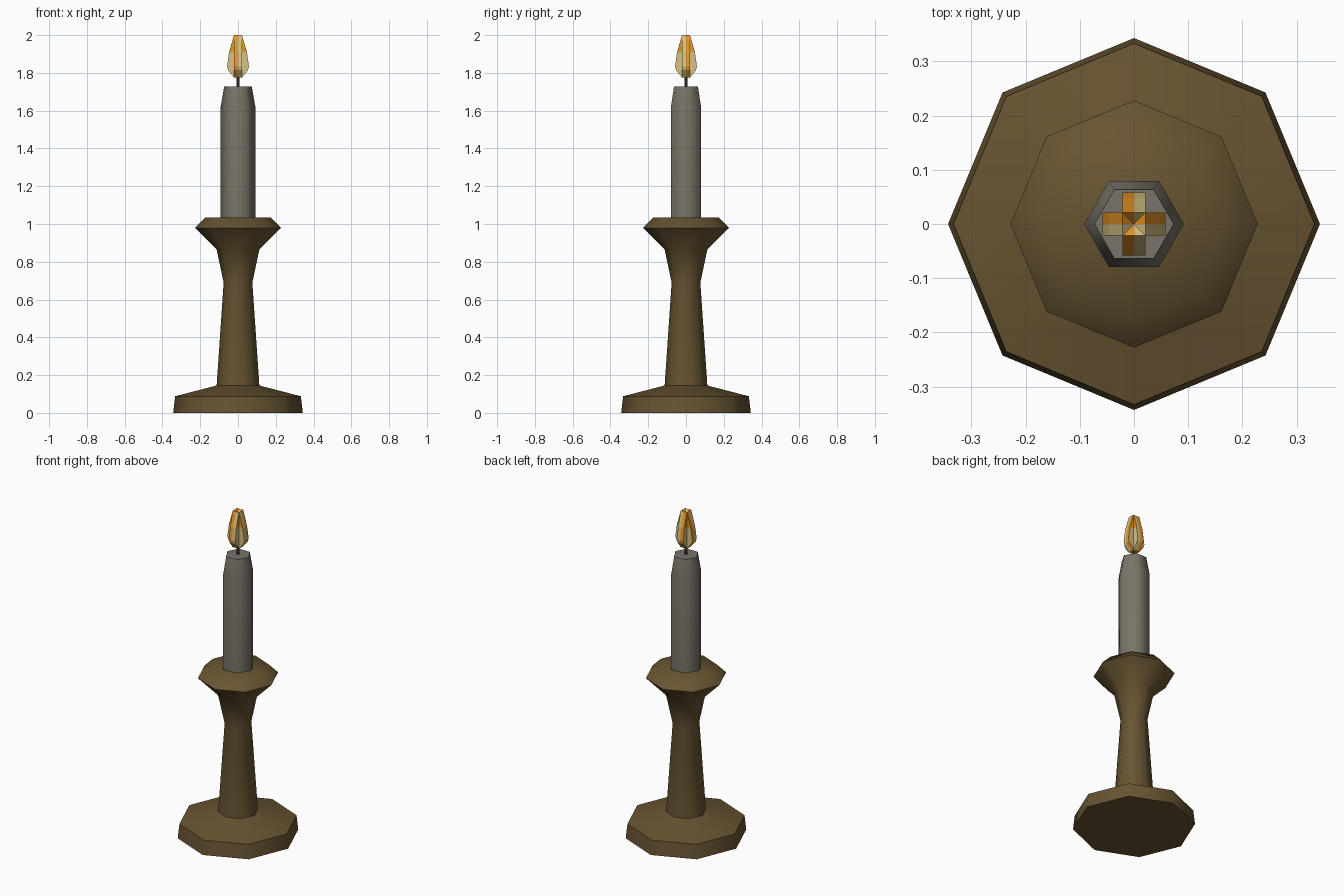
import bpy, bmesh, math
from mathutils import Matrix

if "Cube" in bpy.data.objects:
    bpy.data.objects.remove(bpy.data.objects["Cube"])


def material(name, rgb):
    m = bpy.data.materials.new(name)
    m.diffuse_color = (*rgb, 1.0)
    m.use_nodes = True
    m.node_tree.nodes["Principled BSDF"].inputs["Base Color"].default_value = m.diffuse_color
    return m


BRASS = material("aged brass", (0.135, 0.088, 0.031))
WAX = material("grey wax", (0.19, 0.175, 0.138))
CHAR = material("charred wick", (0.05, 0.043, 0.032))
ORANGE = material("flame orange", (0.84, 0.32, 0.02))
PALE = material("flame pale yellow", (0.68, 0.54, 0.22))


def finish(bm, name, mats, smooth=None):
    bmesh.ops.recalc_face_normals(bm, faces=bm.faces)
    mesh = bpy.data.meshes.new(name)
    bm.to_mesh(mesh)
    bm.free()
    for m in mats:
        mesh.materials.append(m)
    ob = bpy.data.objects.new(name, mesh)
    bpy.context.collection.objects.link(ob)
    if smooth:
        bpy.ops.object.select_all(action='DESELECT')
        ob.select_set(True)
        bpy.context.view_layer.objects.active = ob
        bpy.ops.object.shade_smooth_by_angle(angle=math.radians(smooth))
    return ob


def lathe(name, profile, sides, mat, smooth=None):
    """Turn an (r, z) profile around z with few sides and close both ends."""
    bm = bmesh.new()
    rings = [[bm.verts.new((r * math.cos(math.tau * i / sides),
                            r * math.sin(math.tau * i / sides), z))
              for i in range(sides)] for r, z in profile]
    for a, b in zip(rings, rings[1:]):
        for i in range(sides):
            j = (i + 1) % sides
            bm.faces.new((a[i], a[j], b[j], b[i]))
    bm.faces.new(rings[0][::-1])
    bm.faces.new(rings[-1])
    return finish(bm, name, [mat], smooth)


# Turned holder: foot, stem and cup
lathe("candle_holder", [(0.343, 0), (0.333, 0.088), (0.113, 0.145), (0.076, 0.69),
                        (0.113, 0.865), (0.228, 0.98), (0.172, 1.035)], 8, BRASS, 50)

# Candle with bevelled shoulder, and wick
lathe("candle", [(0.092, 1.03), (0.092, 1.62), (0.073, 1.728)], 6, WAX, 62)
lathe("wick", [(0.009, 1.72), (0.009, 1.80)], 4, CHAR)

# Flame: two crossed slabs, made as four arms around a square core
W = 0.021
OUTLINE = [(W, 1.775), (0.053, 1.815), (0.058, 1.835), (0.047, 1.91), (W, 2.0)]
bm = bmesh.new()
for k in range(4):
    turn = Matrix.Rotation(k * math.pi / 2, 4, 'Z')
    bright = 1 if k < 2 else -1

    def face(pts, mat_index):
        f = bm.faces.new([bm.verts.new(turn @ Matrix.Translation(p).translation) for p in pts])
        f.material_index = mat_index

    for s in (-1, 1):
        edge_mat = 0 if s == bright else 1
        y = s * W
        for i, ((r0, z0), (r1, z1)) in enumerate(zip(OUTLINE, OUTLINE[1:])):
            # outer edge strip, half orange and half pale
            face([(r0, 0, z0), (r0, y, z0), (r1, y, z1), (r1, 0, z1)], edge_mat)
            # flat side, pale low down and orange towards the tip
            side = [(W, y, z0), (r0, y, z0), (r1, y, z1), (W, y, z1)]
            if r0 == W:
                side.pop(0)
            elif r1 == W:
                side.pop()
            face(side, 1 if i < 3 else 0)
        # underside and dipped tip
        face([(0, 0, 1.775), (W, 0, 1.775), (W, y, 1.775)], edge_mat)
        face([(0, 0, 1.975), (W, 0, 2.0), (W, y, 2.0)], edge_mat)
bmesh.ops.remove_doubles(bm, verts=bm.verts, dist=0.0005)
finish(bm, "flame", [ORANGE, PALE])
